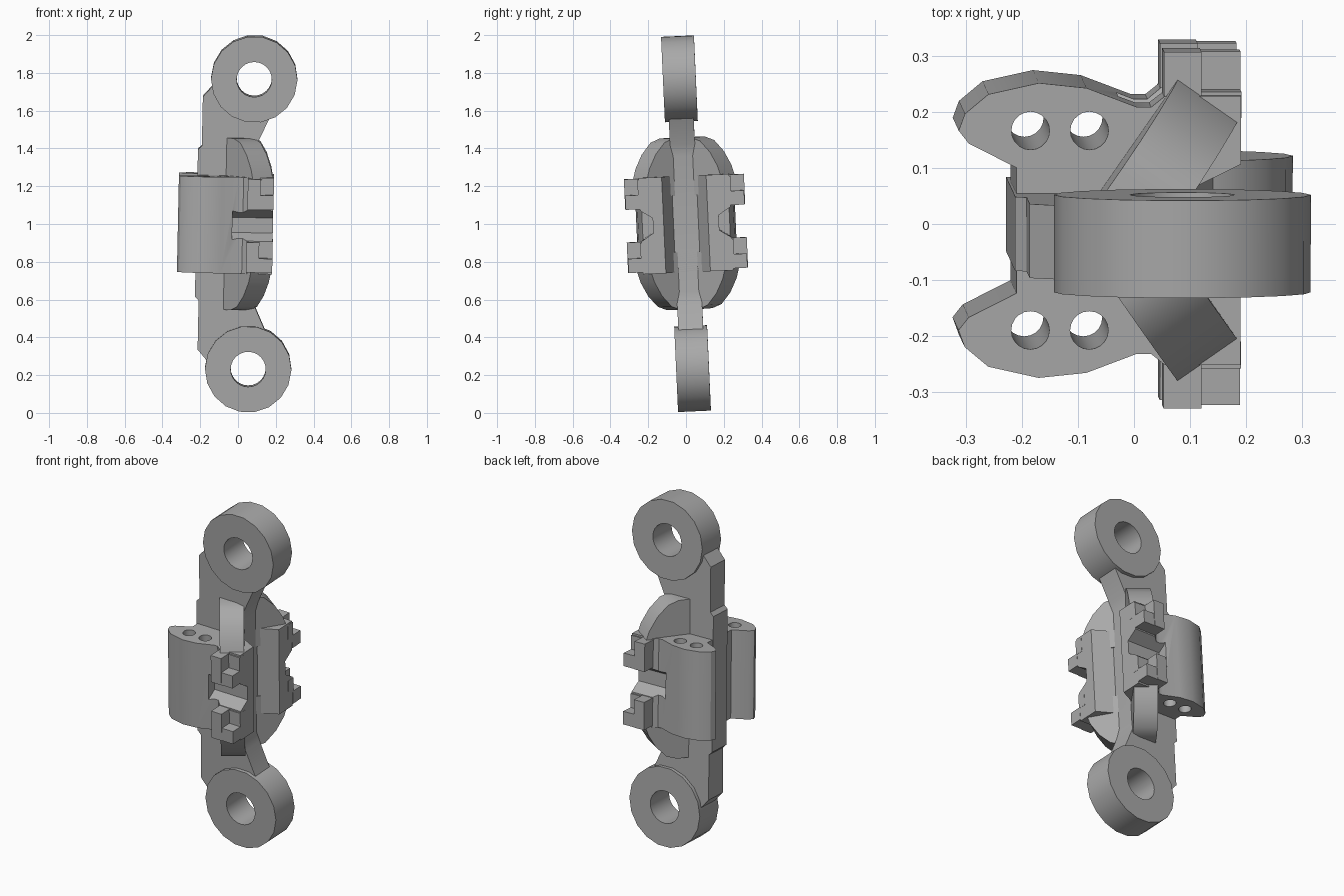
import bpy, bmesh, math
from mathutils import Matrix, Vector

if "Cube" in bpy.data.objects:
    bpy.data.objects.remove(bpy.data.objects["Cube"], do_unlink=True)

steel = bpy.data.materials.new("plain grey")
steel.use_nodes = True
GREY = (0.4, 0.4, 0.4, 1)
steel.diffuse_color = GREY
steel.node_tree.nodes["Principled BSDF"].inputs["Base Color"].default_value = GREY

# Slight lean of the whole link
LEAN = (Matrix.Translation((0, 0, 1.003)) @ Matrix.Rotation(math.radians(1.2), 4, "Y")
        @ Matrix.Rotation(math.radians(2.6), 4, "X"))


def prism(name, points, origin, u, v, depth):
    """Extrude a 2D outline (along axes u, v) by depth along u x v, from origin."""
    u, v, o = Vector(u), Vector(v), Vector(origin)
    bm = bmesh.new()
    base = bm.faces.new([bm.verts.new(o + u * a + v * b) for a, b in points])
    ext = bmesh.ops.extrude_face_region(bm, geom=[base])["geom"]
    bmesh.ops.translate(bm, vec=u.cross(v) * depth,
                        verts=[g for g in ext if isinstance(g, bmesh.types.BMVert)])
    bmesh.ops.recalc_face_normals(bm, faces=bm.faces)
    bm.transform(LEAN)
    me = bpy.data.meshes.new(name)
    bm.to_mesh(me)
    bm.free()
    me.materials.append(steel)
    ob = bpy.data.objects.new(name, me)
    bpy.context.collection.objects.link(ob)
    return ob


def box(name, lo, hi):
    (a, b, c), (d, e, f) = lo, hi
    b, e = min(b, e), max(b, e)
    return prism(name, [(a, b), (d, b), (d, e), (a, e)], (0, 0, c), (1, 0, 0), (0, 1, 0), f - c)


def circle(x, y, r, n):
    return [(x + r * math.cos(math.tau * i / n), y + r * math.sin(math.tau * i / n))
            for i in range(n)]


def select(ob):
    bpy.ops.object.select_all(action="DESELECT")
    ob.select_set(True)
    bpy.context.view_layer.objects.active = ob


def cut(ob, cutters):
    select(ob)
    for c in cutters:
        m = ob.modifiers.new("cut", "BOOLEAN")
        m.operation, m.solver, m.object = "DIFFERENCE", "EXACT", c
        bpy.ops.object.modifier_apply(modifier=m.name)
        bpy.data.objects.remove(c, do_unlink=True)


def smooth(ob):
    select(ob)
    bpy.ops.object.shade_smooth_by_angle(angle=math.radians(30))


X, Y, Z = (1, 0, 0), (0, 1, 0), (0, 0, 1)
parts = []

# Eyelets at both ends
for label, s in (("upper", 1), ("lower", -1)):
    ring = prism(label + "_eyelet", circle(0.07, 0.768 * s, 0.229, 18), (0, 0.087, 0), X, Z, 0.174)
    cut(ring, [prism("bore", circle(0.07, 0.768 * s, 0.093, 24), (0, 0.2, 0), X, Z, 0.4)])
    parts.append(ring)

# Flat web joining the eyelets
top = [(-0.22, 0.39), (-0.2, 0.41), (-0.2, 0.67), (-0.13, 0.75), (-0.06, 0.7),
       (0.07, 0.62), (0.158, 0.57), (0.09, 0.42), (0.08, 0.36)]
web = top + [(x, -z) for x, z in reversed(top)]
parts.append(prism("web", web, (0, 0.066, 0), X, Z, 0.132))

# Middle body with two rounded lobes and a channel on the left side
half = [(0.08, 0.066), (0.185, 0.118), (0.185, 0.24), (0.05, 0.24), (0.025, 0.22), (0, 0.22),
        (-0.09, 0.254), (-0.175, 0.263), (-0.265, 0.243), (-0.307, 0.208), (-0.318, 0.178),
        (-0.3, 0.155), (-0.215, 0.112)]
section = half + [(x, -y) for x, y in reversed(half)]
body = prism("middle_body", section, (0, 0, -0.255), X, Y, 0.51)
cutters = []
for s in (1, -1):
    for x in (-0.19, -0.085):
        cutters.append(prism("pin_hole", circle(x, 0.178 * s, 0.034, 20), (0, 0, -0.4), X, Y, 0.8))
    groove = [(0.175 * s, -0.04), (0.175 * s, 0.04), (0.245 * s, 0.085),
              (0.3 * s, 0.085), (0.3 * s, -0.085), (0.245 * s, -0.085)]
    cutters.append(prism("groove", groove, (-0.03, 0, 0), Y, Z, 0.3))
cut(body, cutters)
parts.append(body)

# Diagonal ribs with curved ends, and stepped clips, on both sides
arc = [(0, 0.455), (0.1, 0.455), (0.16, 0.435), (0.22, 0.375), (0.265, 0.3), (0.285, 0.24)]
for label, s in (("back", 1), ("front", -1)):
    d = Vector((0.57, 0.82 * s, 0)).normalized()
    side = d.cross(Vector(Z))
    for level, f in (("upper", 1), ("lower", -1)):
        rib = [(a, b * f) for a, b in arc] + [(0.2, 0.15 * f), (0, 0.15 * f)]
        parts.append(prism(f"{label}_{level}_rib", rib, Vector((-0.035, 0, 0)) - side * 0.065,
                           d, Z, 0.13))
    for level, z in (("upper", 0.09), ("lower", -0.245)):
        name = f"{label}_{level}_clip"
        parts.append(box(name + "_base", (0.048, 0.2 * s, z), (0.115, 0.318 * s, z + 0.16)))
        parts.append(box(name + "_inner_tooth", (0.11, 0.2 * s, z + 0.07),
                         (0.186, 0.247 * s, z + 0.155)))
        parts.append(box(name + "_outer_tooth", (0.11, 0.24 * s, z), (0.186, 0.315 * s, z + 0.075)))

for p in parts:
    smooth(p)
